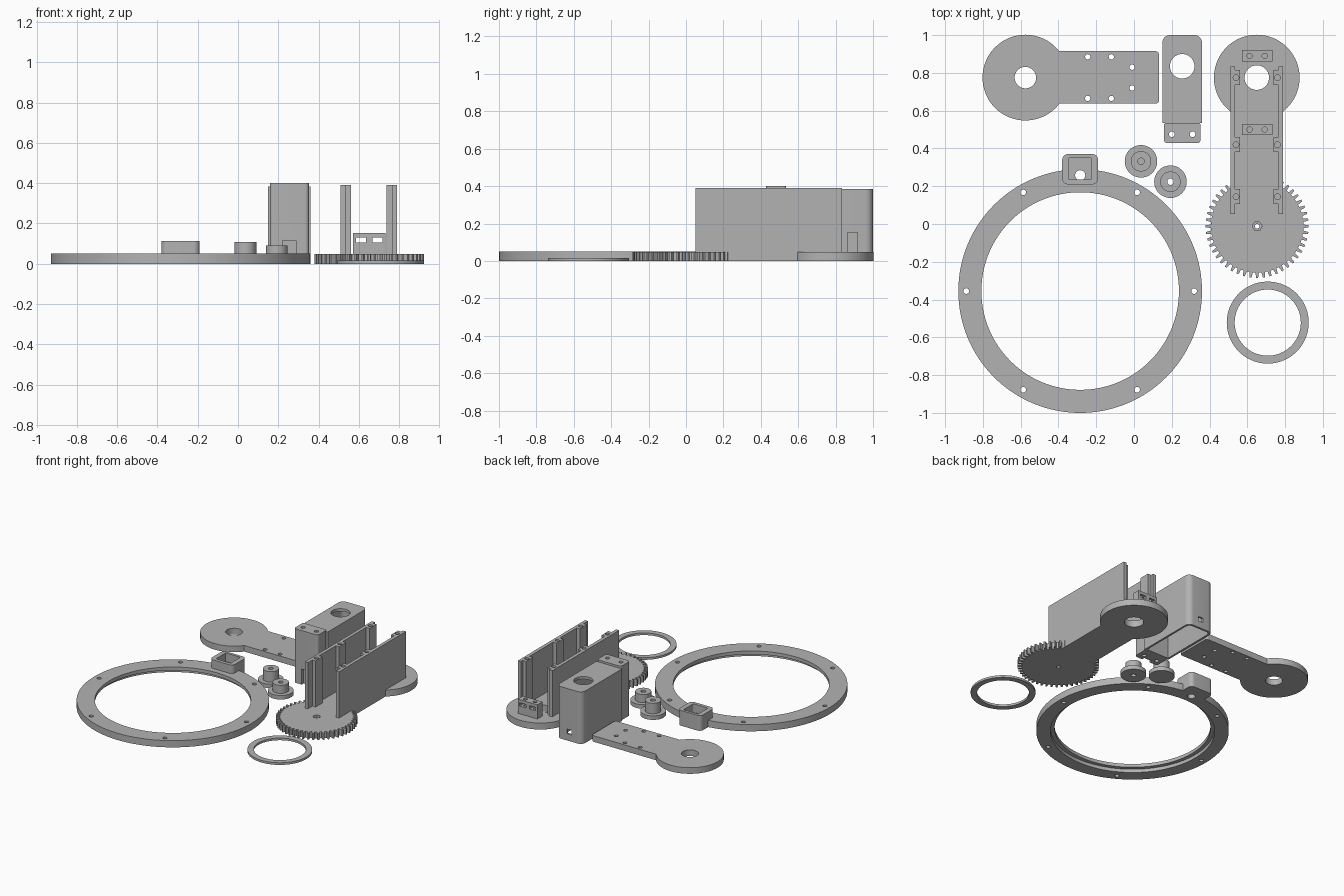
import bpy, bmesh, math

if "Cube" in bpy.data.objects:
    bpy.data.objects.remove(bpy.data.objects["Cube"])

mat = bpy.data.materials.new("plain_grey")
mat.diffuse_color = (0.45, 0.45, 0.45, 1)
mat.use_nodes = True
mat.node_tree.nodes["Principled BSDF"].inputs["Base Color"].default_value = mat.diffuse_color


def prism(name, pts, z0, z1):
    """Extrude a flat outline between two heights."""
    bm = bmesh.new()
    base = bm.faces.new([bm.verts.new((x, y, z0)) for x, y in pts])
    ext = bmesh.ops.extrude_face_region(bm, geom=[base])
    for v in ext["geom"]:
        if isinstance(v, bmesh.types.BMVert):
            v.co.z = z1
    bmesh.ops.recalc_face_normals(bm, faces=bm.faces)
    me = bpy.data.meshes.new(name)
    bm.to_mesh(me)
    bm.free()
    me.materials.append(mat)
    ob = bpy.data.objects.new(name, me)
    bpy.context.collection.objects.link(ob)
    return ob


def circle(x, y, r, n=48):
    return [(x + r * math.cos(2 * math.pi * i / n), y + r * math.sin(2 * math.pi * i / n)) for i in range(n)]


def disc(name, x, y, r, z0, z1, n=48):
    return prism(name, circle(x, y, r, n), z0, z1)


def rect(x0, x1, y0, y1, radii=(0, 0, 0, 0), n=8):
    """Rectangle with a radius per corner: +x+y, -x+y, -x-y, +x-y."""
    pts = []
    corners = [(x1, y1, -1, -1), (x0, y1, 1, -1), (x0, y0, 1, 1), (x1, y0, -1, 1)]
    for k, (cx, cy, sx, sy) in enumerate(corners):
        r = radii[k]
        if r == 0:
            pts.append((cx, cy))
            continue
        for i in range(n + 1):
            a = math.pi / 2 * (k + i / n)
            pts.append((cx + sx * r + r * math.cos(a), cy + sy * r + r * math.sin(a)))
    return pts


def box(name, x0, x1, y0, y1, z0, z1, radii=(0, 0, 0, 0)):
    return prism(name, rect(x0, x1, y0, y1, radii), z0, z1)


def combine(ob, tools, op="DIFFERENCE"):
    """Apply boolean tools one by one and remove them."""
    bpy.context.view_layer.objects.active = ob
    for t in tools:
        m = ob.modifiers.new("bool", "BOOLEAN")
        m.operation, m.object, m.solver = op, t, "EXACT"
        bpy.ops.object.modifier_apply(modifier=m.name)
        bpy.data.objects.remove(t)
    return ob


def holes(centres, r, z0=-0.1, z1=0.6, n=20):
    return [disc("cutter", x, y, r, z0, z1, n) for x, y in centres]


# Large mounting ring with a stepped inner edge and six screw holes
RX, RY = -0.285, -0.355
ring = disc("large_ring", RX, RY, 0.645, 0, 0.05, 128)
socket_body = box("socket", -0.38, -0.19, 0.21, 0.37, 0, 0.113, (0.03,) * 4)
combine(ring, [socket_body], "UNION")
combine(ring, [disc("cutter", RX, RY, 0.523, -0.1, 0.08, 128),
               disc("cutter", RX, RY, 0.55, -0.1, 0.025, 128),
               box("cutter", -0.345, -0.225, 0.235, 0.35, 0.05, 0.2, (0.006,) * 4)])
combine(ring, holes([(RX + 0.603 * math.cos(math.radians(a)), RY + 0.603 * math.sin(math.radians(a)))
                     for a in range(0, 360, 60)], 0.015))
combine(ring, holes([(RX, 0.258)], 0.027, -0.1, 0.06))

# Small spacer ring
spacer = disc("small_ring", 0.708, -0.522, 0.217, 0, 0.016, 96)
combine(spacer, holes([(0.708, -0.522)], 0.175, n=96))

# Paddle plate
paddle = disc("paddle_plate", -0.575, 0.775, 0.227, 0, 0.045, 72)
combine(paddle, [box("arm", -0.5, 0.133, 0.637, 0.915, 0, 0.045, (0.02, 0, 0, 0.02))], "UNION")
combine(paddle, holes([(-0.575, 0.775)], 0.057, n=40))
combine(paddle, holes([(x, y) for x in (-0.245, -0.12) for y in (0.665, 0.885)]
                      + [(-0.01, 0.72), (-0.01, 0.83)], 0.014))

# Tall hollow housing, open underneath
housing = box("tall_housing", 0.15, 0.36, 0.535, 1.0, 0, 0.385, (0.04, 0.04, 0, 0))
combine(housing, [box("cutter", 0.165, 0.345, 0.55, 0.985, -0.1, 0.365, (0.028, 0.028, 0, 0)),
                  box("cutter", 0.235, 0.275, 0.95, 1.1, 0.05, 0.085)])
combine(housing, holes([(0.255, 0.835)], 0.065, n=40))

# End block of the housing with two screw holes and a cable notch
end_block = box("housing_end_block", 0.158, 0.353, 0.428, 0.535, 0, 0.4, (0.012, 0.012, 0.02, 0.02))
combine(end_block, holes([(0.2, 0.475), (0.31, 0.475)], 0.015))
combine(end_block, [box("cutter", 0.222, 0.288, 0.4, 0.45, -0.1, 0.115)])

# Two flanged pulleys
for i, (x, y, top) in enumerate([(0.037, 0.332, 0.108), (0.193, 0.224, 0.09)]):
    p = disc(f"pulley_{i + 1}", x, y, 0.086, 0, 0.03, 56)
    combine(p, [disc("hub", x, y, 0.054, 0, top, 40)], "UNION")
    combine(p, holes([(x, y)], 0.017, 0.03 if i == 0 else -0.1))

# Gear outline
GX, GY, TEETH = 0.652, -0.012, 48
gear_pts = []
for t in range(TEETH):
    for f, r in ((-0.29, 0.245), (-0.15, 0.273), (0.15, 0.273), (0.29, 0.245)):
        a = 2 * math.pi * (t + f) / TEETH
        gear_pts.append((GX + r * math.cos(a), GY + r * math.sin(a)))
base = prism("geared_base", gear_pts, 0, 0.048)

# Base arm and round end joined to the gear
AX, AY = 0.65, 0.775
combine(base, [box("arm", 0.51, 0.79, 0.06, 0.7, 0, 0.048),
               disc("round_end", AX, AY, 0.227, 0, 0.048, 72)], "UNION")
combine(base, holes([(AX, AY)], 0.065, n=40))
combine(base, holes([(GX, GY)], 0.012))
combine(base, holes([(GX, GY)], 0.026, 0.03, 0.2, 6))

# Side walls with three screw posts each, mirrored about the arm axis
for side, s in (("left", -1), ("right", 1)):
    def span(a, b):
        return sorted((AX + s * a, AX + s * b))
    wall = box(f"{side}_wall", *span(0.115, 0.14), 0.052, 0.835, 0.004, 0.39)
    posts = [box("post", *span(0.088, 0.12), y - 0.04, y + 0.04, 0.004, 0.39) for y in (0.775, 0.42, 0.145)]
    combine(wall, posts, "UNION")
    combine(wall, holes([(AX + s * 0.11, y) for y in (0.775, 0.42, 0.145)], 0.015, 0.32))

# Cross blocks with vertical screw holes and through slots
for i, y in enumerate((0.89, 0.5)):
    b = box(f"cross_block_{i + 1}", 0.572, 0.732, y - 0.03, y + 0.03, 0.04, 0.153)
    combine(b, holes([(0.612, y), (0.692, y)], 0.014, 0.1))
    combine(b, [box("cutter", x - 0.025, x + 0.025, y - 0.1, y + 0.1, 0.105, 0.13) for x in (0.612, 0.692)])

# Smooth curved walls, keep corners sharp
for ob in bpy.context.scene.objects:
    ob.select_set(True)
bpy.context.view_layer.objects.active = base
bpy.ops.object.shade_smooth_by_angle(angle=math.radians(25))
